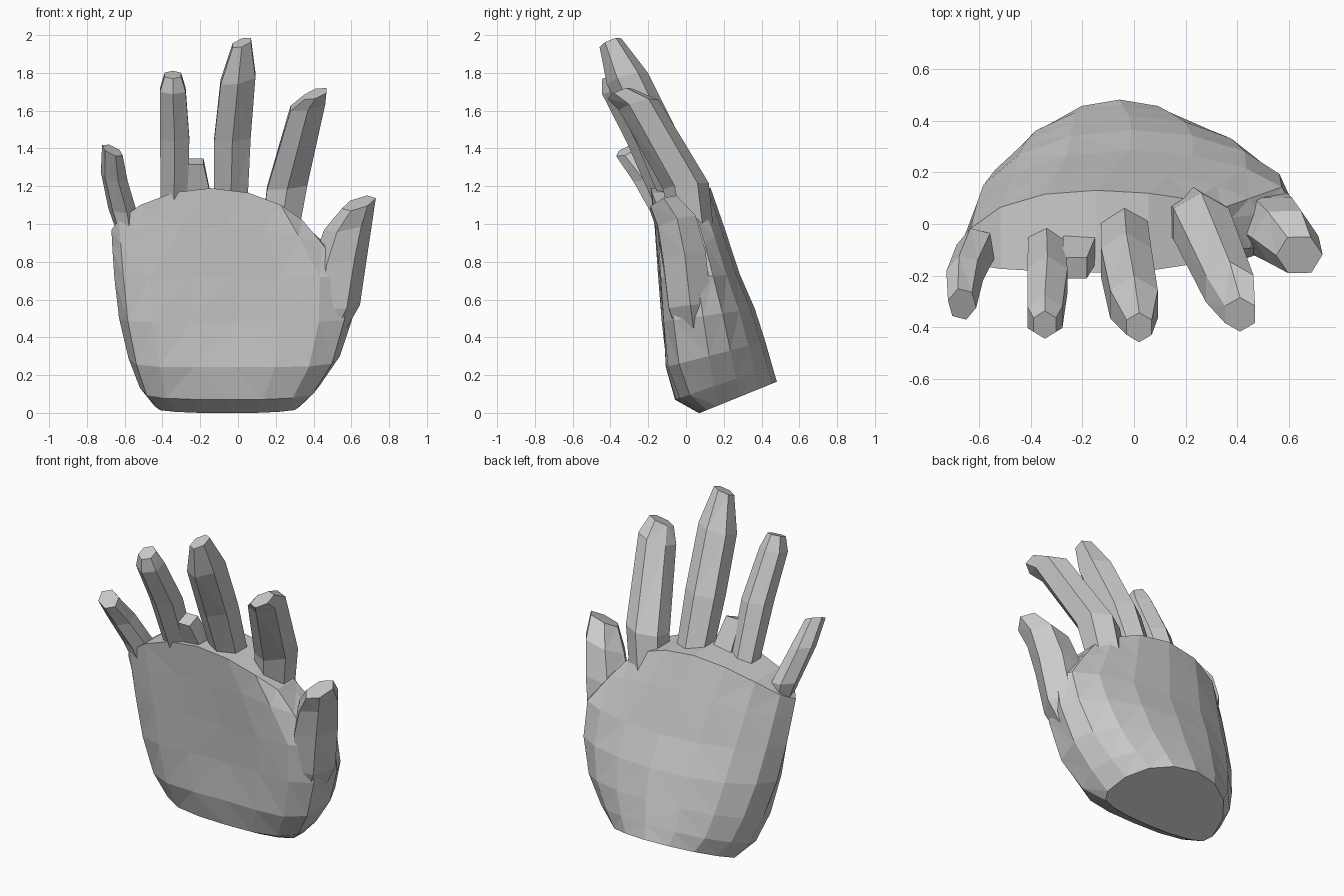
import bpy, bmesh, math

if "Cube" in bpy.data.objects:
    bpy.data.objects.remove(bpy.data.objects["Cube"])


def loft(name, rings):
    """Skin a list of closed rings, cap the ends, keep flat faces."""
    bm = bmesh.new()
    rows = [[bm.verts.new(p) for p in r] for r in rings]
    n = len(rows[0])
    for a, b in zip(rows, rows[1:]):
        for i in range(n):
            j = (i + 1) % n
            bm.faces.new((a[i], a[j], b[j], b[i]))
    bm.faces.new(rows[0][::-1])
    bm.faces.new(rows[-1])
    bmesh.ops.triangulate(bm, faces=bm.faces[:])
    bmesh.ops.recalc_face_normals(bm, faces=bm.faces[:])
    me = bpy.data.meshes.new(name)
    bm.to_mesh(me)
    bm.free()
    ob = bpy.data.objects.new(name, me)
    bpy.context.collection.objects.link(ob)
    return ob


def palm_ring(z, xl, xr, n=8):
    """Cupped section at height z: front edge left to right, then the back."""
    back = 0.475 - 0.2 * z - 0.17 * z ** 4
    front = -0.195 + 0.265 * math.exp(-7 * (z + 0.03))
    yl, yr = 0.15 - 0.27 * z, 0.16 - 0.14 * z
    tilt = max(0, 0.39 - 0.5 * z)
    arch = 0.22 * (max(0, z - 0.7) / 0.27) ** 1.5
    hollow = 0.08 * max(0, math.sin(math.pi * z))
    pts = []
    for side in (0, 1):
        for i in range(n):
            a = math.pi * (i / n if side == 0 else 1 - i / n)
            t, s = (1 - math.cos(a)) / 2, math.sin(a)
            y = yl + (yr - yl) * t
            if side == 0:
                y += (front - y) * s ** 0.6 + hollow * s ** 4
            else:
                y += (back - y) * s
            pts.append((xl + (xr - xl) * t, y, z + tilt * y + arch * s ** 1.5))
    return pts


def digit(name, depth, turn, lean, *rows, sides=6):
    """Finger through rows of (x, y, z, half width); upper rows tilt back."""
    rings = []
    for k, (x, y, z, w) in enumerate(rows):
        f = k / (len(rows) - 1)
        ring = []
        for i in range(sides):
            a = math.tau * (i + 0.5) / sides + turn
            u, v = w * math.cos(a) * 1.12, w * depth * math.sin(a)
            ring.append((x + u, y + v, z + 0.4 * f * v + lean * f * u))
        rings.append(ring)
    return loft(name, rings)


# Palm from the slanted wrist cut up to the knuckles
hand = loft("hand", [palm_ring(*r) for r in (
    (-0.03, -0.44, 0.33), (0.09, -0.52, 0.43), (0.27, -0.58, 0.54),
    (0.50, -0.63, 0.61), (0.72, -0.655, 0.62), (0.87, -0.665, 0.49),
    (0.97, -0.67, 0.38))])

# Thumb and fingers
thumb = digit("thumb", 1.0, -0.5, 0.3,
              (0.40, 0.06, 0.28, 0.07), (0.50, 0.02, 0.56, 0.13),
              (0.54, -0.01, 0.82, 0.13), (0.585, -0.05, 1.0, 0.115),
              (0.64, -0.12, 1.11, 0.08))
index = digit("index_finger", 1.1, 0, 0.3,
              (0.22, 0.04, 0.93, 0.10), (0.26, 0.0, 1.2, 0.11),
              (0.37, -0.25, 1.63, 0.095), (0.41, -0.35, 1.69, 0.06))
middle = digit("middle_finger", 1.15, 0, 0.3,
               (-0.04, 0.0, 1.05, 0.09), (-0.03, -0.15, 1.45, 0.1),
               (0.0, -0.31, 1.77, 0.095), (0.02, -0.40, 1.96, 0.05))
ring = digit("ring_finger", 1.2, 0, 0,
             (-0.34, -0.04, 1.0, 0.07), (-0.335, -0.22, 1.45, 0.08),
             (-0.345, -0.36, 1.71, 0.07), (-0.345, -0.39, 1.79, 0.045))
little = digit("little_finger", 1.25, 0.3, -0.4,
               (-0.58, -0.08, 0.92, 0.045), (-0.61, -0.10, 1.07, 0.07),
               (-0.655, -0.20, 1.25, 0.065), (-0.665, -0.31, 1.39, 0.05))
# Lump of webbing between ring and middle fingers
web = digit("web", 0.95, 0, 0,
            (-0.20, -0.06, 1.08, 0.09), (-0.23, -0.17, 1.33, 0.06), sides=4)

# Merge everything into one continuous skin
bpy.context.view_layer.objects.active = hand
for part in (thumb, index, middle, ring, little, web):
    m = hand.modifiers.new(part.name, 'BOOLEAN')
    m.operation, m.solver, m.object = 'UNION', 'EXACT', part
    bpy.ops.object.modifier_apply(modifier=m.name)
    bpy.data.objects.remove(part)
for f in hand.data.polygons:
    f.use_smooth = False
